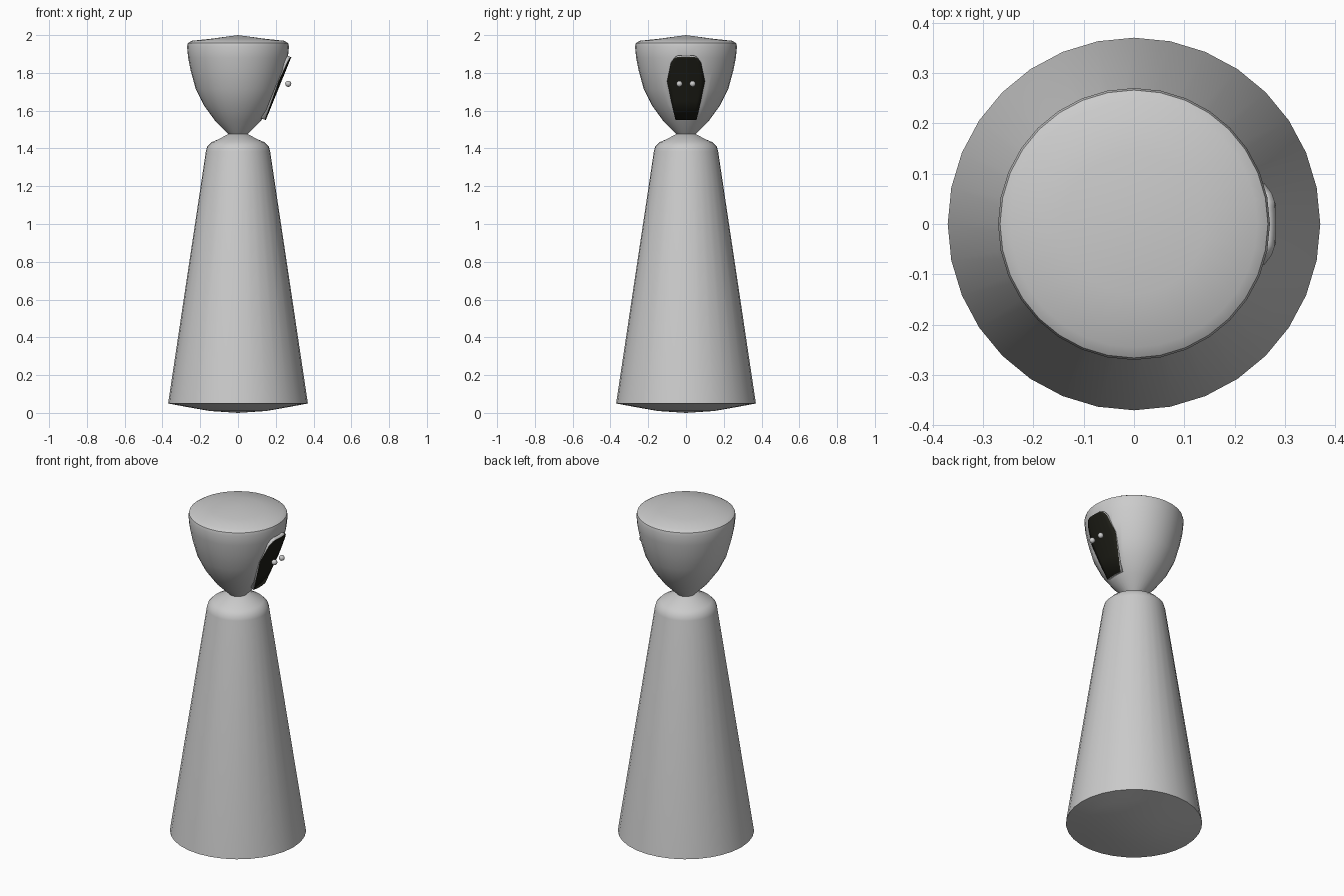
import bpy, bmesh, math
from mathutils import Vector

if "Cube" in bpy.data.objects:
    bpy.data.objects.remove(bpy.data.objects["Cube"])

SEG = 32


def finish(bm, name, angle=35):
    bmesh.ops.recalc_face_normals(bm, faces=bm.faces)
    me = bpy.data.meshes.new(name)
    bm.to_mesh(me)
    bm.free()
    ob = bpy.data.objects.new(name, me)
    bpy.context.collection.objects.link(ob)
    bpy.ops.object.select_all(action='DESELECT')
    ob.select_set(True)
    bpy.context.view_layer.objects.active = ob
    bpy.ops.object.shade_smooth_by_angle(angle=math.radians(angle))
    return ob


def lathe(profile):
    # spin an (r, z) profile around z
    bm = bmesh.new()
    vs = [bm.verts.new((r, 0, z)) for r, z in profile]
    es = [bm.edges.new(p) for p in zip(vs, vs[1:])]
    bmesh.ops.spin(bm, geom=vs + es, cent=(0, 0, 0), axis=(0, 0, 1),
                   angle=2 * math.pi, steps=SEG, use_merge=True)
    bmesh.ops.remove_doubles(bm, verts=bm.verts, dist=1e-4)
    return bm


def material(name, color):
    m = bpy.data.materials.new(name)
    m.diffuse_color = color
    m.use_nodes = True
    m.node_tree.nodes["Principled BSDF"].inputs["Base Color"].default_value = m.diffuse_color
    return m


# tapered body with slightly domed base and rounded shoulder
finish(lathe([(0, 0), (0.15, 0.01), (0.28, 0.033), (0.37, 0.05), (0.17, 1.385),
              (0.163, 1.41), (0.14, 1.433), (0.1, 1.45), (0.055, 1.475), (0, 1.48)]), "body")

# line the face plate lies on, leaning outward
LOW, HIGH = Vector((0.147, 0, 1.55)), Vector((0.282, 0, 1.883))
normal = Vector((HIGH.z - LOW.z, 0, LOW.x - HIGH.x)).normalized()

# cup-shaped head, cut flat behind the face plate
bm = lathe([(0, 1.47), (0.05, 1.475), (0.12, 1.545), (0.182, 1.63), (0.224, 1.715),
            (0.25, 1.81), (0.264, 1.88), (0.27, 1.94), (0.266, 1.957), (0.245, 1.97),
            (0.14, 1.981), (0, 2.0)])
cut = bmesh.ops.bisect_plane(bm, geom=bm.verts[:] + bm.edges[:] + bm.faces[:],
                             plane_co=LOW - normal * 0.018, plane_no=normal, clear_outer=True)
bmesh.ops.holes_fill(bm, edges=[e for e in bm.edges if e.is_boundary])
finish(bm, "head")

# face plate: rows of (z, half width), gently bowed outward
bm = bmesh.new()
COLS = 8
rows = []
for z, w in [(1.55, 0.056), (1.65, 0.079), (1.75, 0.1), (1.85, 0.08),
             (1.875, 0.062), (1.883, 0.045)]:
    base = LOW.lerp(HIGH, (z - LOW.z) / (HIGH.z - LOW.z))
    row = []
    for i in range(COLS + 1):
        y = w * (2 * i / COLS - 1)
        row.append(bm.verts.new(base + Vector((0, y, 0)) - normal * 1.5 * y * y))
    rows.append(row)
for a, b in zip(rows, rows[1:]):
    for i in range(COLS):
        bm.faces.new((a[i], a[i + 1], b[i + 1], b[i]))
plate = finish(bm, "face_plate")
if plate.data.polygons[0].normal.x < 0:
    plate.data.flip_normals()
plate.data.materials.append(material("black", (0.012, 0.012, 0.008, 1)))
plate.data.materials.append(material("rim_grey", (0.6, 0.6, 0.6, 1)))
solid = plate.modifiers.new("thickness", 'SOLIDIFY')
solid.thickness = 0.022
solid.offset = -1
solid.material_offset_rim = 1

# two small floating eyes
for side, s in (("left", -1), ("right", 1)):
    bm = bmesh.new()
    bmesh.ops.create_uvsphere(bm, u_segments=16, v_segments=10, radius=0.016)
    bmesh.ops.translate(bm, verts=bm.verts, vec=(0.266, s * 0.035, 1.742))
    finish(bm, "eye_" + side, 60)
